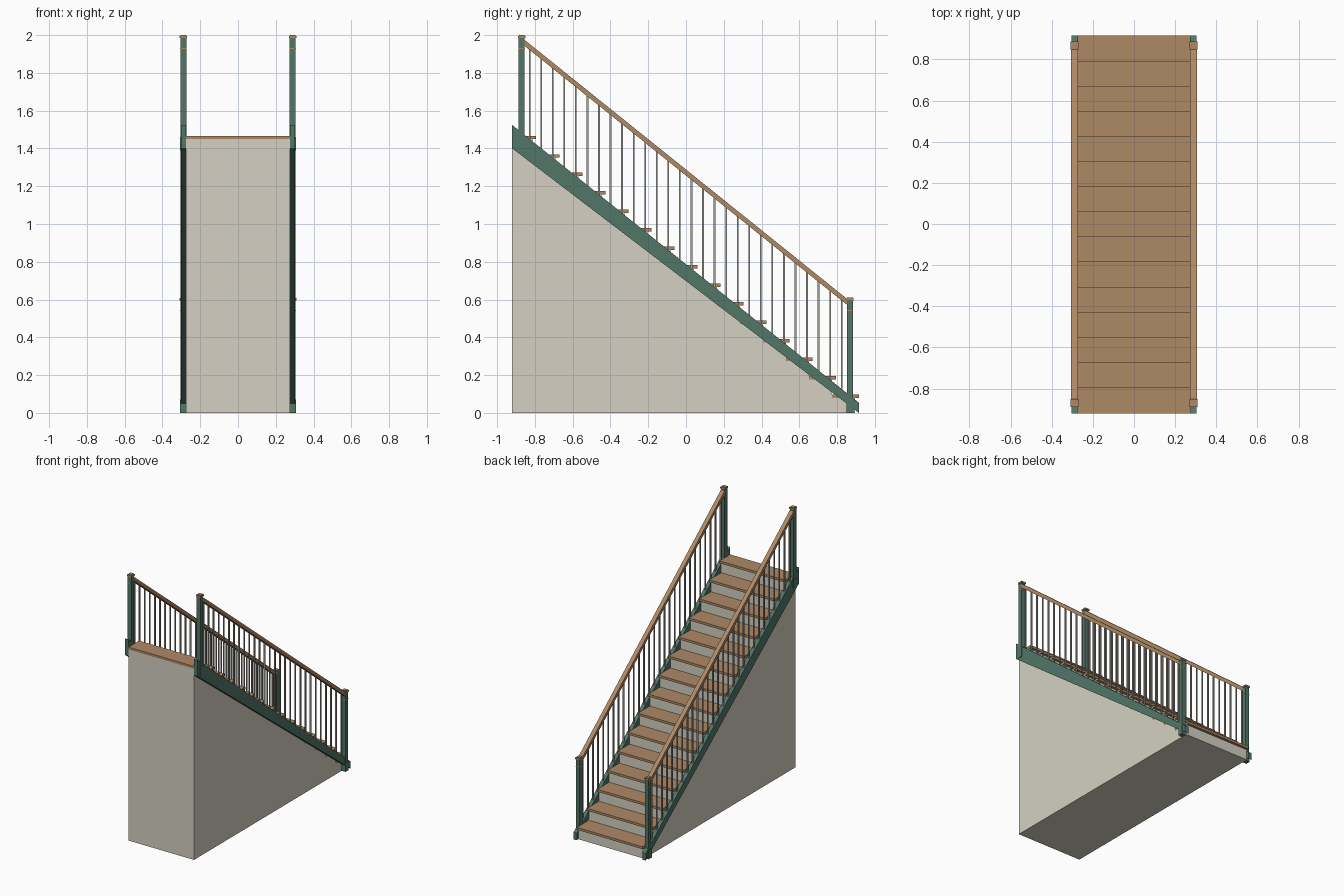
import bpy, bmesh, math
from mathutils import Vector

if "Cube" in bpy.data.objects:
    bpy.data.objects.remove(bpy.data.objects["Cube"])

STEPS, RISE, GO = 15, 0.0978, 0.122
FRONT, BACK = 0.915, -0.92      # low end / high end of the flight
HALF, XS = 0.275, 0.289         # tread half width, railing centre line


def material(name, rgb):
    m = bpy.data.materials.new(name)
    m.diffuse_color = (*rgb, 1)
    m.use_nodes = True
    m.node_tree.nodes["Principled BSDF"].inputs["Base Color"].default_value = m.diffuse_color
    return m


WOOD = material("wood", (0.42, 0.25, 0.13))
GREEN = material("green_paint", (0.085, 0.18, 0.14))
STONE = material("plaster", (0.66, 0.63, 0.54))
METAL = material("baluster_paint", (0.40, 0.38, 0.33))


def finish(name, bm, mat):
    bmesh.ops.recalc_face_normals(bm, faces=bm.faces[:])
    me = bpy.data.meshes.new(name)
    bm.to_mesh(me)
    bm.free()
    me.materials.append(mat)
    ob = bpy.data.objects.new(name, me)
    bpy.context.collection.objects.link(ob)
    return ob


def mirror(ob):
    mod = ob.modifiers.new("mirror", 'MIRROR')
    mod.use_bisect_axis[0] = False
    mod.use_mirror_merge = False
    return ob


def add_prism(bm, pts, x0, x1):
    # side profile in (y, z), extruded along x
    face = bm.faces.new([bm.verts.new((x0, y, z)) for y, z in pts])
    ext = bmesh.ops.extrude_face_region(bm, geom=[face])
    verts = [g for g in ext["geom"] if isinstance(g, bmesh.types.BMVert)]
    bmesh.ops.translate(bm, verts=verts, vec=(x1 - x0, 0, 0))


def add_box(bm, x0, x1, y0, y1, z0, z1):
    add_prism(bm, [(y0, z0), (y1, z0), (y1, z1), (y0, z1)], x0, x1)


def rail_top(y):
    return 1.979 - 0.803 * (y + 0.86)


def stringer_top(y):
    return 1.524 - 0.801 * (y - BACK)


# solid stepped body with the risers set back under the nosings
THICK, NOSE = 0.018, 0.02
profile = [(BACK, 0), (FRONT - NOSE, 0)]
for i in range(STEPS):
    y, z = FRONT - NOSE - i * GO, (i + 1) * RISE - THICK
    profile.append((y, z))
    profile.append((y - GO if i < STEPS - 1 else BACK, z))
# underside follows the stringer foot so the low end stays closed
bm = bmesh.new()
add_prism(bm, profile, -HALF, HALF)
finish("stair_body", bm, STONE)

# treads
bm = bmesh.new()
for i in range(STEPS):
    nose = FRONT - i * GO
    back = nose - GO - NOSE if i < STEPS - 1 else BACK
    add_box(bm, -HALF, HALF, back, nose, (i + 1) * RISE - THICK, (i + 1) * RISE)
finish("treads", bm, WOOD)

# tapered side stringers
bm = bmesh.new()
add_prism(bm, [(BACK, 1.40), (FRONT, 0), (FRONT, stringer_top(FRONT)),
               (BACK, stringer_top(BACK))], 0.274, 0.303)
mirror(finish("stringers", bm, GREEN))

# newel posts, with wooden bands and caps
posts, trim = bmesh.new(), bmesh.new()
for y, z0, z1 in ((-0.87, 1.39, 2.0), (0.868, 0.0, 0.612)):
    def block(bm, r, a, b):
        add_box(bm, XS - r, XS + r, y - r, y + r, a, b)
    block(posts, 0.016, z0, z1 - 0.015)
    block(posts, 0.0185, z0, z0 + 0.07)
    block(trim, 0.0168, z1 - 0.073, z1 - 0.067)
    block(trim, 0.0195, z1 - 0.016, z1 - 0.004)
    block(trim, 0.015, z1 - 0.004, z1)
mirror(finish("newel_posts", posts, GREEN))
mirror(finish("newel_caps", trim, WOOD))

# sloping handrails
bm = bmesh.new()
a, b = -0.86, 0.86
add_prism(bm, [(a, rail_top(a) - 0.032), (b, rail_top(b) - 0.032),
               (b, rail_top(b)), (a, rail_top(a))], XS - 0.016, XS + 0.016)
mirror(finish("handrails", bm, WOOD))

# balusters, two per step
bm = bmesh.new()
r = 0.0045
for i in range(28):
    y = -0.828 + i * 0.0612
    add_box(bm, XS - r, XS + r, y - r, y + r,
            stringer_top(y) - 0.02, rail_top(y) - 0.015)
mirror(finish("balusters", bm, METAL))
